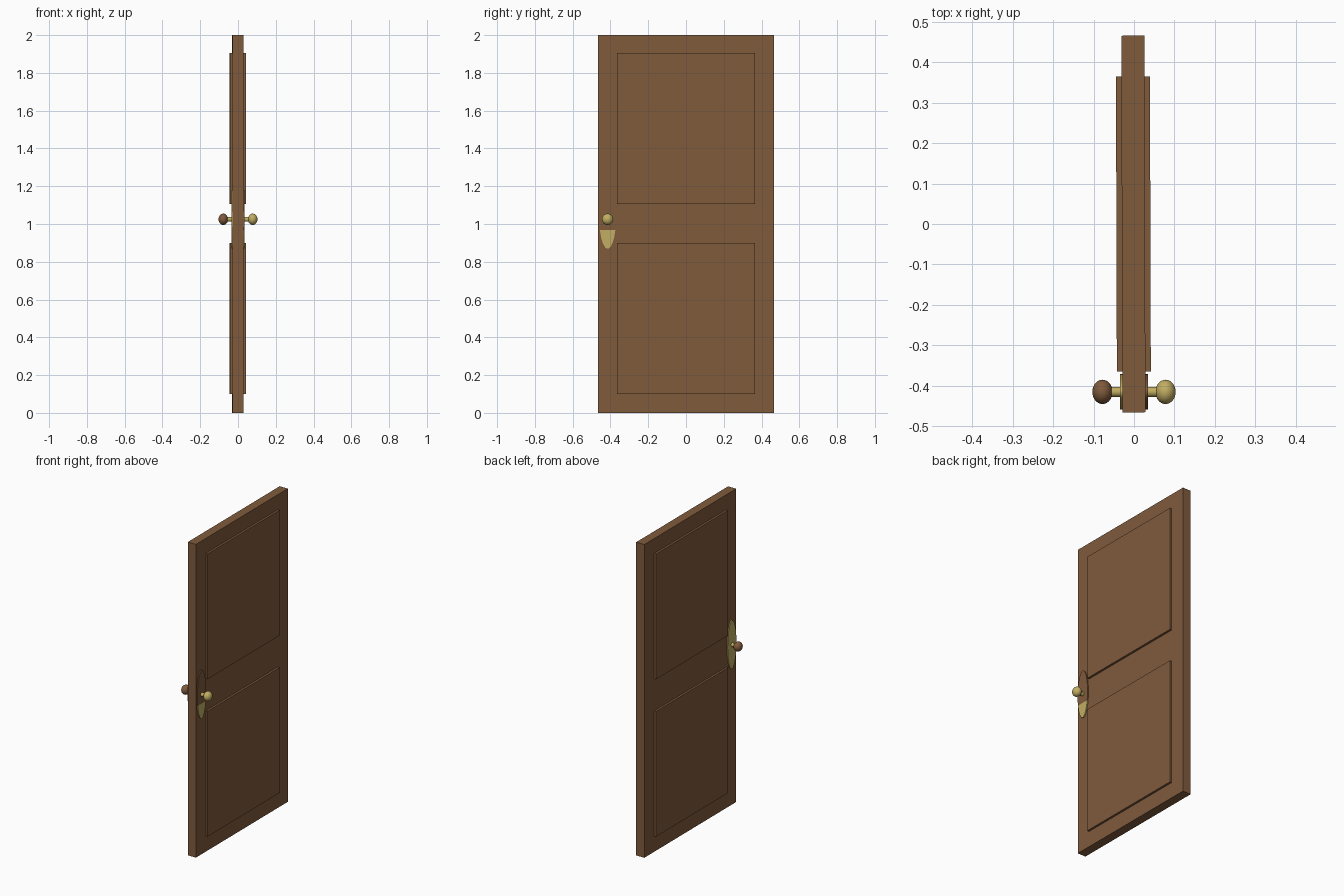
import bpy, math
from mathutils import Matrix

if "Cube" in bpy.data.objects:
    bpy.data.objects.remove(bpy.data.objects["Cube"])


def material(name, rgb):
    m = bpy.data.materials.new(name)
    m.diffuse_color = (*rgb, 1.0)
    m.use_nodes = True
    m.node_tree.nodes["Principled BSDF"].inputs["Base Color"].default_value = m.diffuse_color
    return m


WOOD = material("brown wood", (0.215, 0.104, 0.046))
BRASS = material("brass", (0.54, 0.42, 0.125))
TWIST = 0.003            # the slab is turned very slightly
KNOB_Y, KNOB_Z = -0.415, 1.025


def finish(name, mat):
    ob = bpy.context.object
    ob.name = name
    ob.data.materials.append(mat)
    return ob


def box(name, size, z, mat):
    bpy.ops.mesh.primitive_cube_add(size=1)
    ob = finish(name, mat)
    ob.data.transform(Matrix.Diagonal((*size, 1)))
    ob.location = (-0.0015, 0, z)
    ob.rotation_euler.z = TWIST
    return ob


def rod(name, x, length, ry, rz, mat):
    # elliptical cylinder lying along x
    bpy.ops.mesh.primitive_cylinder_add(vertices=48, radius=1, depth=1)
    ob = finish(name, mat)
    ob.data.transform(Matrix.Diagonal((length, ry, rz, 1)) @ Matrix.Rotation(math.pi / 2, 4, 'Y'))
    ob.location = (x, KNOB_Y, KNOB_Z)
    bpy.ops.object.shade_smooth_by_angle(angle=math.radians(40))
    return ob


# door slab and raised panels showing on both faces
box("door_slab", (0.057, 0.931, 2.0), 1.0, WOOD)
box("lower_panel", (0.084, 0.73, 0.80), 0.50, WOOD)
box("upper_panel", (0.084, 0.73, 0.80), 1.505, WOOD)

# spindle through the door
rod("knob_spindle", 0, 0.14, 0.0125, 0.0125, BRASS)

for side, word, knob_mat in ((-1, "left", WOOD), (1, "right", BRASS)):
    # oval backplate
    plate = rod(word + "_backplate", side * 0.025, 0.02, 0.044, 0.155, BRASS)
    if side == 1:
        # the right plate is wood coloured above a level line
        import bmesh
        plate.data.materials.append(WOOD)
        cut = 0.967 - KNOB_Z
        bm = bmesh.new()
        bm.from_mesh(plate.data)
        bmesh.ops.bisect_plane(bm, geom=bm.verts[:] + bm.edges[:] + bm.faces[:],
                               plane_co=(0, 0, cut), plane_no=(0, 0, 1))
        for f in bm.faces:
            f.material_index = 1 if f.calc_center_median().z > cut else 0
        bm.to_mesh(plate.data)
        bm.free()

    # flattened ball knob
    bpy.ops.mesh.primitive_uv_sphere_add(segments=32, ring_count=16, radius=1)
    knob = finish(word + "_knob", knob_mat)
    knob.data.transform(Matrix.Diagonal((0.025, 0.03, 0.03, 1)) @ Matrix.Rotation(math.pi / 2, 4, 'Y'))
    knob.location = (side * 0.078, KNOB_Y, KNOB_Z)
    bpy.ops.object.shade_smooth()
